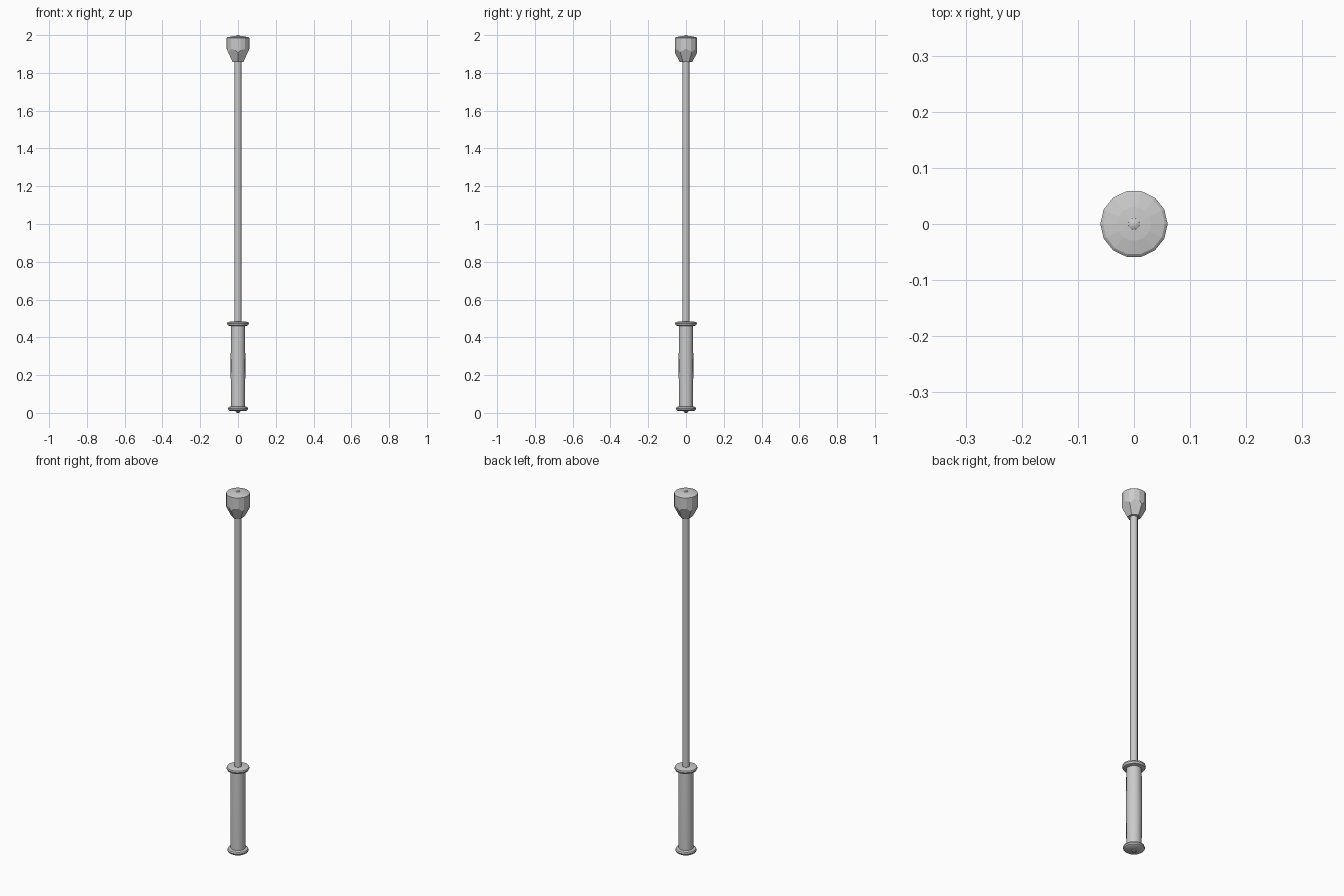
import bpy, bmesh, math
from mathutils import Vector

if "Cube" in bpy.data.objects:
    bpy.data.objects.remove(bpy.data.objects["Cube"])


def lathe(name, profile, sides, smooth=True):
    """Revolve (radius, height) points about z; zero radius closes an end."""
    bm = bmesh.new()
    rings = []
    for r, z in profile:
        if r == 0:
            rings.append([bm.verts.new((0, 0, z))] * sides)
        else:
            rings.append([bm.verts.new((r * math.cos(math.tau * i / sides),
                                        r * math.sin(math.tau * i / sides), z))
                          for i in range(sides)])
    for a, b in zip(rings, rings[1:]):
        for i in range(sides):
            j = (i + 1) % sides
            corners = dict.fromkeys((a[i], a[j], b[j], b[i]))
            bm.faces.new(list(corners))
    bmesh.ops.recalc_face_normals(bm, faces=bm.faces)
    mesh = bpy.data.meshes.new(name)
    bm.to_mesh(mesh)
    bm.free()
    obj = bpy.data.objects.new(name, mesh)
    bpy.context.collection.objects.link(obj)
    if smooth:
        bpy.context.view_layer.objects.active = obj
        obj.select_set(True)
        bpy.ops.object.shade_smooth_by_angle(angle=math.radians(32))
        obj.select_set(False)
    return obj


# Grip with a rounded flange at each end
lathe("grip", [(0, 0.03), (0.037, 0.03), (0.039, 0.25), (0.037, 0.465), (0, 0.465)], 16)
lathe("bottom_flange", [(0, 0.008), (0.042, 0.01), (0.051, 0.016), (0.053, 0.023),
                        (0.050, 0.031), (0.036, 0.035), (0, 0.035)], 24)
lathe("top_flange", [(0, 0.459), (0.038, 0.459), (0.053, 0.463), (0.057, 0.472),
                     (0.055, 0.480), (0.040, 0.484), (0, 0.484)], 24)
lathe("bottom_screw", [(0, 0), (0.008, 0.001), (0.011, 0.004), (0.011, 0.012), (0, 0.012)], 12)

# Long rod
lathe("rod", [(0, 0.48), (0.0185, 0.48), (0.0185, 1.87), (0, 1.87)], 12)

# Head: shallow domed cap on a cylinder with a pencil-cut hexagonal taper
head = lathe("head", [(0, 1.858), (0.06, 1.858), (0.06, 1.985), (0.055, 1.989),
                      (0.03, 1.994), (0, 1.996)], 14, smooth=False)
bm = bmesh.new()
bm.from_mesh(head.data)
for k in range(6):
    a = math.tau * k / 6
    out = Vector((math.cos(a), math.sin(a), 0))
    normal = (out * 0.067 - Vector((0, 0, 0.030))).normalized()
    cut = bmesh.ops.bisect_plane(bm, geom=bm.verts[:] + bm.edges[:] + bm.faces[:],
                                 plane_co=out * 0.029 + Vector((0, 0, 1.858)),
                                 plane_no=normal, clear_outer=True)
    edges = [e for e in cut["geom_cut"] if isinstance(e, bmesh.types.BMEdge)]
    bmesh.ops.contextual_create(bm, geom=edges)
bmesh.ops.recalc_face_normals(bm, faces=bm.faces)
bm.to_mesh(head.data)
bm.free()

# Small button on the cap
lathe("cap_button", [(0, 1.99), (0.011, 1.99), (0.010, 1.997), (0.006, 1.9995), (0, 2.0)], 12)
